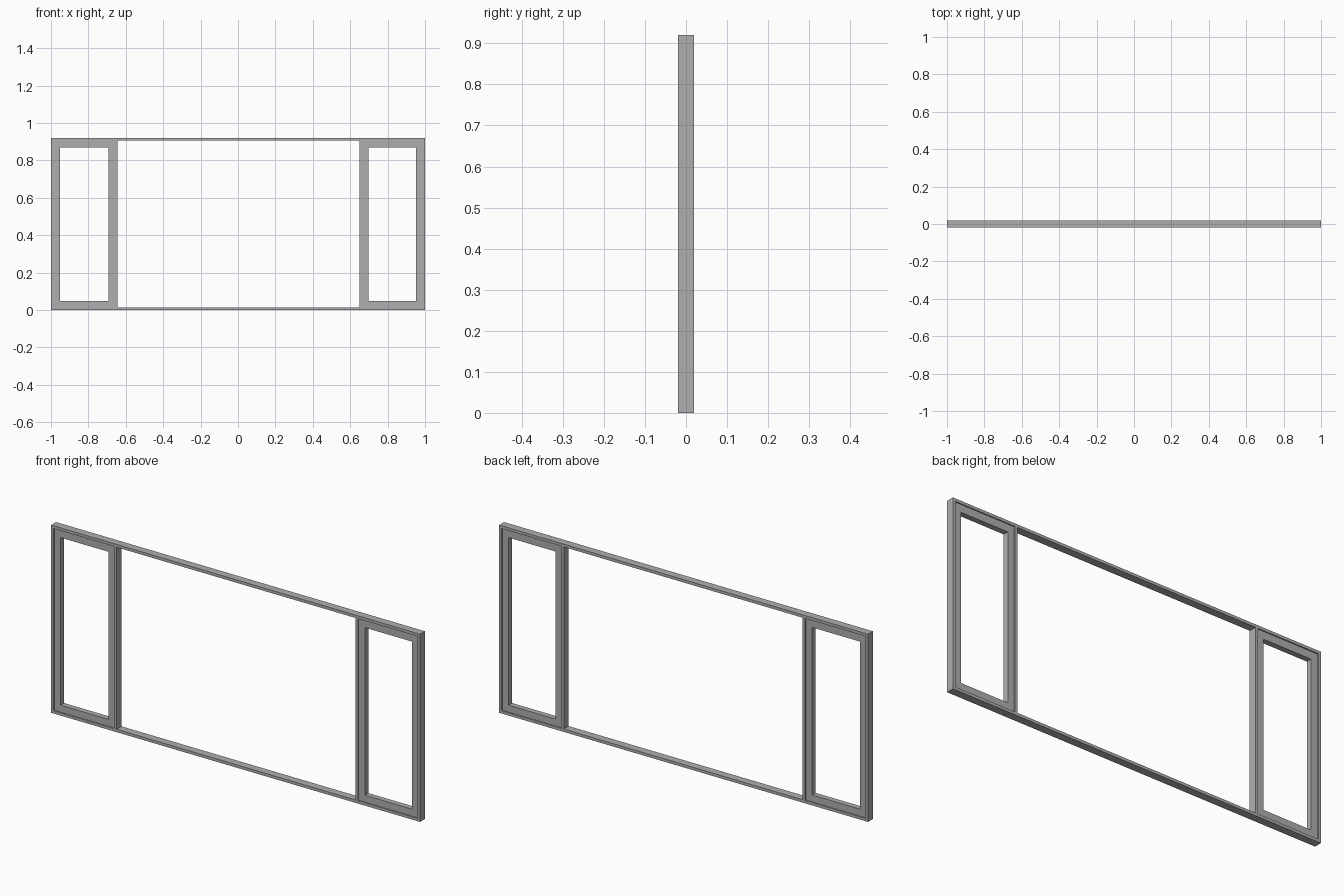
import bpy, bmesh

if "Cube" in bpy.data.objects:
    bpy.data.objects.remove(bpy.data.objects["Cube"])

WIDTH, HEIGHT = 2.0, 0.92
FRAME, FRAME_D = 0.014, 0.038      # outer frame face width and depth
SASH, SASH_TOP, SASH_D = 0.034, 0.037, 0.027   # sash face widths and depth

# Dark grey paint
paint = bpy.data.materials.new("dark_grey")
paint.diffuse_color = (0.43, 0.43, 0.43, 1)
paint.use_nodes = True
paint.node_tree.nodes["Principled BSDF"].inputs["Base Color"].default_value = paint.diffuse_color


def finish(name, bm):
    bmesh.ops.recalc_face_normals(bm, faces=bm.faces)
    mesh = bpy.data.meshes.new(name)
    bm.to_mesh(mesh)
    bm.free()
    mesh.materials.append(paint)
    obj = bpy.data.objects.new(name, mesh)
    bpy.context.collection.objects.link(obj)
    return obj


def ring(name, x0, x1, z0, z1, w, top, depth):
    """Mitred rectangular frame, centred on y = 0."""
    bm = bmesh.new()
    loops = []
    for inset, y in ((0, -depth / 2), (1, -depth / 2), (1, depth / 2), (0, depth / 2)):
        a, b = x0 + inset * w, x1 - inset * w
        c, d = z0 + inset * w, z1 - inset * top
        loops.append([bm.verts.new((x, y, z)) for x, z in ((a, c), (b, c), (b, d), (a, d))])
    for i in range(4):
        p, q = loops[i], loops[(i + 1) % 4]
        for k in range(4):
            n = (k + 1) % 4
            bm.faces.new((p[k], p[n], q[n], q[k]))
    return finish(name, bm)


def box(name, x0, x1, z0, z1, depth):
    bm = bmesh.new()
    bmesh.ops.create_cube(bm, size=1)
    for v in bm.verts:
        v.co = ((x0 + x1) / 2 + v.co.x * (x1 - x0), v.co.y * depth,
                (z0 + z1) / 2 + v.co.z * (z1 - z0))
    return finish(name, bm)


# Outer frame
ring("outer_frame", -WIDTH / 2, WIDTH / 2, 0, HEIGHT, FRAME, FRAME, FRAME_D)

# Mullions and the recessed side sashes
for side, s, inner in (("left", -1, 0.645), ("right", 1, 0.649)):
    xs = sorted((s * inner, s * (inner + FRAME)))
    box(side + "_mullion", *xs, FRAME, HEIGHT - FRAME, FRAME_D)
    xs = sorted((s * (inner + FRAME), s * (WIDTH / 2 - FRAME)))
    ring(side + "_sash", *xs, FRAME, HEIGHT - FRAME, SASH, SASH_TOP, SASH_D)
